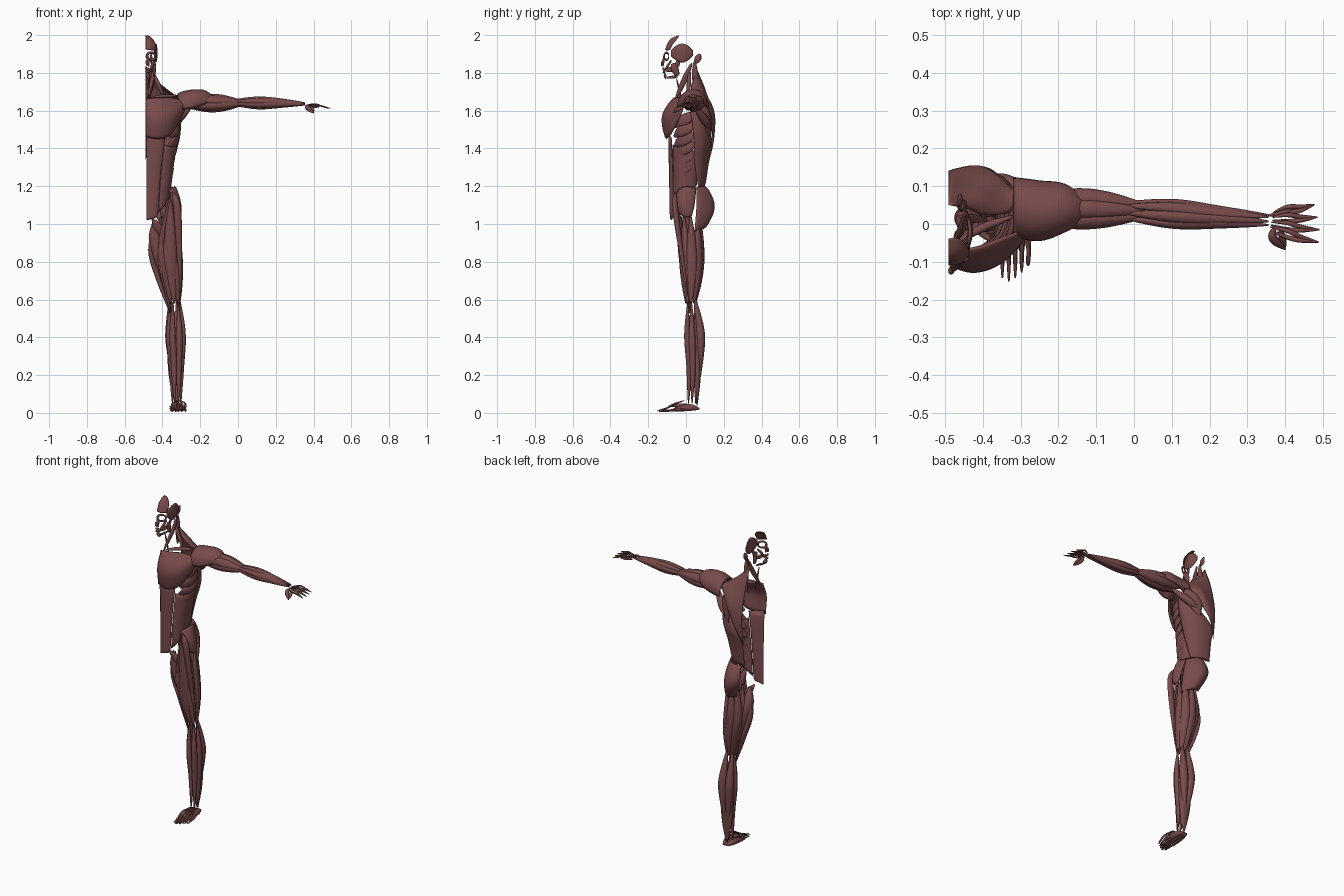
import bpy, bmesh
from math import sin, cos, pi, radians
from mathutils import Vector as V

M = -0.49  # midline of the half figure
X, Y, Z = V((1, 0, 0)), V((0, 1, 0)), V((0, 0, 1))
mat = bpy.data.materials.new("muscle_red")
mat.diffuse_color = (0.19, 0.07, 0.07, 1)


def spline(p, t):
    n = len(p) - 1
    i = min(int(t * n), n - 1)
    f = t * n - i
    b, c = p[i], p[i + 1]
    a = p[i - 1] if i > 0 else 2 * b - c
    d = p[i + 2] if i + 2 <= n else 2 * c - b
    return 0.5 * (2 * b + (c - a) * f + (2 * a - 5 * b + 4 * c - d) * f * f + (3 * b - a - 3 * c + d) * f ** 3)


def finish(name, bm):
    bmesh.ops.remove_doubles(bm, verts=bm.verts, dist=1e-5)
    bmesh.ops.recalc_face_normals(bm, faces=bm.faces)
    for f in bm.faces:
        f.smooth = True
    me = bpy.data.meshes.new(name)
    bm.to_mesh(me)
    bm.free()
    me.materials.append(mat)
    bpy.context.collection.objects.link(bpy.data.objects.new(name, me))


def muscle(name, pts, w, d=None, n=Y, end=0.13, seg=20, sides=12):
    """Spindle along a path: width w, thickness d measured along n."""
    d = d or w
    pts = [V(p) for p in pts]
    bm = bmesh.new()
    rings = []
    for i in range(seg + 1):
        s = i / seg
        p = spline(pts, s)
        t = (spline(pts, min(1, s + .02)) - spline(pts, max(0, s - .02))).normalized()
        side = t.cross(n).normalized()
        nn = side.cross(t)
        r = (end + (1 - end) * max(0, sin(pi * s)) ** .9) / 2
        ring = [2 * pi * k / sides for k in range(sides)]
        rings.append([bm.verts.new(p + side * w * r * cos(a) + nn * d * r * sin(a)) for a in ring])
    for a, b in zip(rings, rings[1:]):
        for k in range(sides):
            bm.faces.new((a[k], a[k - 1], b[k - 1], b[k]))
    bm.faces.new(rings[0])
    bm.faces.new(rings[-1])
    finish(name, bm)


def bundle(name, axis, radii, e1, e2, count, w, d, phase=0):
    """Ring of spindles around a limb axis; radii along e1 and e2 at each axis point."""
    for i in range(count):
        a = 2 * pi * (i + phase) / count
        out = e1 * cos(a) + e2 * sin(a)
        pts = [V(p) + e1 * r[0] * cos(a) + e2 * r[1] * sin(a) for p, r in zip(axis, radii)]
        muscle("%s_%d" % (name, i), pts, w, d, out, .14, 24)


def sheet(name, rows, t, res=18):
    """Lens-thick curved sheet through a grid of points."""
    rows = [[V(p) for p in r] for r in rows]

    def P(u, v):
        return spline([spline(r, u) for r in rows], v)
    bm = bmesh.new()
    grids = ([], [])
    for j in range(res + 1):
        a, b = [], []
        for i in range(res + 1):
            u, v = i / res, j / res
            du = P(min(1, u + .02), v) - P(max(0, u - .02), v)
            dv = P(u, min(1, v + .02)) - P(u, max(0, v - .02))
            o = du.cross(dv).normalized() * t / 2 * (16 * u * (1 - u) * v * (1 - v)) ** 0.45
            a.append(bm.verts.new(P(u, v) + o))
            b.append(bm.verts.new(P(u, v) - o))
        grids[0].append(a)
        grids[1].append(b)
    for g in grids:
        for j in range(res):
            for i in range(res):
                bm.faces.new((g[j][i], g[j][i + 1], g[j + 1][i + 1], g[j + 1][i]))
    finish(name, bm)


# torso section: height, half width, front y, back y
BODY = [(1.0, .12, -.085, .09), (1.2, .14, -.09, .1), (1.35, .155, -.09, .12), (1.48, .185, -.1, .145),
        (1.6, .185, -.1, .14), (1.7, .15, -.05, .11)]


def body(deg, z, off=0.0):
    for a, b in zip(BODY, BODY[1:]):
        if z <= b[0] or b is BODY[-1]:
            hw, yf, yb = V(a[1:]).lerp(V(b[1:]), (z - a[0]) / (b[0] - a[0]))
            break
    s, c = sin(radians(deg)), cos(radians(deg))
    dep = (yb - yf) / 2 + off
    return V((M + (hw + off) * abs(s) ** .8, (yf + yb) / 2 - dep * abs(c) ** .8 * (1 if c > 0 else -1), z))


def patch(name, rows, t, off=0.0):
    """Sheet on the torso; each row runs from (angle, z) to (angle, z)."""
    sheet(name, [[body(a + (b - a) * k / 4, z + (y - z) * k / 4, off) for k in range(5)] for a, z, b, y in rows], t)


# front of torso
patch("abdominal_strip", [(1, 1.02, 20, 1.03), (1, 1.06, 30, 1.06), (1, 1.25, 31, 1.25), (1, 1.48, 33, 1.46)], .02, -.008)
patch("side_abdomen", [(32, 1.06, 122, 1.2), (32, 1.22, 122, 1.25), (34, 1.42, 120, 1.38)], .016, -.01)
for i in range(6):
    pts = [body(112 - 23 * k, 1.59 - .052 * i - .025 * k, -.012) for k in range(4)]
    muscle("rib_digit_%d" % i, pts, .062, .022, X - Y / 2, .2)
sheet("chest", [[(M, -.095, 1.46), (M, -.105, 1.57), (M, -.07, 1.665)],
                [(-.42, -.105, 1.45), (-.42, -.115, 1.57), (-.42, -.06, 1.67)],
                [(-.35, -.075, 1.48), (-.35, -.088, 1.58), (-.35, -.035, 1.67)],
                [(-.28, -.015, 1.6), (-.28, -.02, 1.63), (-.28, -.01, 1.65)]], .026)

# back of torso
patch("broad_back", [(125, 1.19, 178, 1.2), (102, 1.34, 178, 1.32), (95, 1.48, 176, 1.42), (90, 1.61, 126, 1.57)], .02)
patch("shoulder_blade_muscle", [(150, 1.44, 160, 1.58), (130, 1.5, 138, 1.62), (104, 1.59, 108, 1.65)], .024)
sheet("neck_to_back", [[(M, .05, 1.84), (M, .105, 1.7), (M, .14, 1.52), (M, .125, 1.34)],
                       [(-.44, .04, 1.77), (-.4, .085, 1.7), (-.39, .14, 1.6), (-.44, .145, 1.46)],
                       [(-.41, .025, 1.73), (-.33, .03, 1.68), (-.31, .07, 1.67), (-.32, .1, 1.65)]], .016)
muscle("blade_to_arm", [(-.37, .13, 1.5), (-.32, .1, 1.55), (-.24, .04, 1.63)], .045)

# neck
muscle("neck_strap", [(-.445, .03, 1.85), (-.455, -.01, 1.76), (-.48, -.055, 1.66)], .03, .02, X, .3)
muscle("neck_rear", [(-.455, .045, 1.86), (-.455, .05, 1.77), (-.47, .07, 1.66)], .035, .025, X, .3)
muscle("neck_side", [(-.46, .02, 1.82), (-.39, .01, 1.67)], .022, end=.3)
muscle("throat_strap", [(-.475, -.05, 1.77), (-.47, -.02, 1.64)], .01, end=.4)
muscle("collar_muscle", [(-.47, -.05, 1.665), (-.4, -.01, 1.675), (-.32, .02, 1.68)], .022, n=Z, end=.3)

# head
sheet("forehead", [[(M, -.11, 1.925), (M, -.085, 1.975), (M, -.038, 2)],
                   [(-.463, -.107, 1.92), (-.463, -.08, 1.968), (-.467, -.038, 1.994)],
                   [(-.437, -.085, 1.92), (-.435, -.07, 1.95), (-.447, -.05, 1.975)]], .008)
muscle("temple", [(-.443, -.08, 1.905), (-.433, -.02, 1.905), (-.443, .036, 1.905)], .1, .014, X, .3)
muscle("temple_tendon", [(-.44, -.035, 1.875), (-.445, -.055, 1.82)], .025, .01, X, .3)
muscle("back_of_head", [(-.46, .075, 1.9), (-.46, .05, 1.85)], .035, .015, X, .3)
muscle("jaw_muscle", [(-.44, -.07, 1.85), (-.445, -.045, 1.785)], .038, .018, X, .5)
ring = [(-.46 + .022 * cos(a * pi / 5), -.103 + .012 * cos(a * pi / 5), 1.888 + .02 * sin(a * pi / 5)) for a in range(11)]
muscle("eye_ring", ring, .014, .006, Y, .8, 30, 8)
for nm, a, b, w in [("nose_side", (-.48, -.115, 1.9), (-.472, -.122, 1.835), .016),
                    ("nose_tip", (-.485, -.124, 1.865), (-.48, -.13, 1.838), .016),
                    ("cheek_strand", (-.443, -.078, 1.866), (-.466, -.112, 1.815), .016),
                    ("upper_lip", (M, -.124, 1.826), (-.462, -.11, 1.812), .016),
                    ("lower_lip", (M, -.121, 1.803), (-.462, -.11, 1.81), .016),
                    ("cheek_inner", (-.462, -.107, 1.815), (-.452, -.06, 1.82), .028),
                    ("chin", (-.483, -.114, 1.797), (-.47, -.107, 1.77), .024),
                    ("under_jaw", (-.478, -.1, 1.775), (-.46, -.045, 1.78), .016)]:
    muscle(nm, (a, b), w, .01, X - 2 * Y, .5, 12, 8)

# shoulder cap: arcs over the arm, narrowing outwards (x, y centre, y radius, base z, rise)
ARCS = [(-.32, .045, .08, 1.605, .085), (-.25, .035, .078, 1.61, .09), (-.185, .042, .062, 1.63, .07), (-.13, .038, .028, 1.655, .018)]
sheet("shoulder_cap", [[(x, y - r * cos(k * pi / 6), z + h * sin(k * pi / 6)) for k in range(7)] for x, y, r, z, h in ARCS], .022)

# arm
bundle("upper_arm", [(-.29, .04, 1.64), (-.13, .04, 1.64), (.03, .035, 1.64)],
       [(.03, .015), (.033, .024), (.018, .008)], Y, Z, 6, .056, .05, .5)
bundle("forearm", [(-.03, .035, 1.643), (.1, .026, 1.641), (.22, .018, 1.64), (.355, .01, 1.636)],
       [(.022, .014), (.027, .021), (.018, .013), (.014, .006)], Y, Z, 7, .036, .03)

# hand
for i, x in enumerate((.488, .49, .485, .477)):
    y = -.048 + .033 * i
    for k in (-1, 1):
        y0 = -.012 + .013 * i + k * .004
        muscle("finger_strand_%d_%d" % (i, k), [(.36 + .003 * i, y0, 1.63), (.405, y0 * .6 + y * .4 + k * .006, 1.63 + k * .005),
               (.44, y * .8 + k * .005, 1.625), (x, y, 1.612)], .013, .009, Z, .25, 16, 8)
muscle("thumb_pad", [(.37, -.008, 1.63), (.368, -.038, 1.615), (.4, -.067, 1.588)], .024, .026, Z, .2)
muscle("thumb_web", [(.385, -.01, 1.625), (.4, -.062, 1.592)], .02, .016, Z, .2)
muscle("little_pad", [(.355, .022, 1.625), (.43, .04, 1.62)], .016, .018, Z, .2)

# hip
sheet("buttock", [[(-.45, .09, 1.195), (-.4, .1, 1.2), (-.345, .055, 1.195)], [(-.455, .115, 1.1), (-.39, .132, 1.09), (-.32, .055, 1.09)],
                  [(-.41, .085, .985), (-.36, .095, .975), (-.312, .045, .96)]], .035)
sheet("outer_hip", [[(-.365, -.045, 1.18), (-.335, 0, 1.2), (-.345, .055, 1.19)], [(-.35, -.06, 1.11), (-.315, -.01, 1.11), (-.32, .045, 1.1)],
                    [(-.33, -.035, 1.05), (-.308, 0, 1.035), (-.312, .03, 1.04)]], .025)

# leg
bundle("thigh", [(-.365, .025, 1.04), (-.37, .03, .86), (-.352, .03, .72), (-.336, .025, .58)],
       [(.045, .05), (.052, .045), (.038, .036), (.027, .025)], X, Y, 8, .064, .05)
muscle("hip_strap", [(-.345, -.055, 1.17), (-.32, -.055, 1.06), (-.302, .01, .62)], .04, .03)
muscle("thigh_front", [(-.36, -.05, 1.14), (-.355, -.022, .86), (-.338, 0, .59)], .065, .04)
muscle("thigh_strap", [(-.355, -.06, 1.17), (-.41, -.01, .84), (-.357, .02, .53)], .028, .02)
muscle("thigh_slim", [(-.43, -.01, 1.02), (-.462, .015, .87), (-.425, .03, .72), (-.36, .02, .53)], .03, .045)
muscle("groin_long", [(-.445, -.01, 1.02), (-.43, .015, .88), (-.36, .03, .64)], .075, .07)
muscle("groin_short", [(-.455, -.035, 1.03), (-.37, .02, .9)], .05, .035)
muscle("groin_hip", [(-.41, -.01, 1.13), (-.36, .01, .96)], .045, .04)
bundle("lower_leg", [(-.332, .028, .59), (-.328, .032, .42), (-.326, .036, .25), (-.325, .032, .05)],
       [(.026, .02), (.036, .03), (.026, .022), (.022, .022)], X, Y, 6, .036, .034)
for nm, s in (("calf_outer", 1), ("calf_inner", -1)):
    muscle(nm, [(-.34 + .018 * s, .045, .62), (-.335 + .024 * s, .072, .46), (-.333 + .022 * s, .077, .34), (-.327, .058, .09)], .053, .048)
muscle("calf_deep", [(-.33, .045, .54), (-.33, .06, .28), (-.325, .058, .04)], .085, .04)

# foot
for i in range(5):
    x, x0, tip = -.348 + .017 * i, -.325 + .006 * i, -.152 + .01 * abs(i - 1) ** 1.3
    muscle("toe_strand_%d" % i, [(x0, -.01, .065), (x, -.06, .048), (x, -.1, .026), (x, tip, .012)], .012, .01, Z, .35, 16, 8)
    muscle("sole_strand_%d" % i, [(x0, .03, .02), (x, -.04, .018), (x, tip + .01, .007)], .014, .012, Z, .3, 16, 8)
for i, nm in enumerate(("sole_inner", "sole_middle", "sole_outer")):
    x = -.335 + .013 * i
    muscle(nm, [(x, .07, .022), (x - .01 + .01 * i, .01, .028), (x - .018 + .015 * i, -.08, .012)], .032, .036, Z, .25)
muscle("foot_top", [(-.3, .01, .045), (-.325, -.08, .035)], .04, .02, Z, .2)
